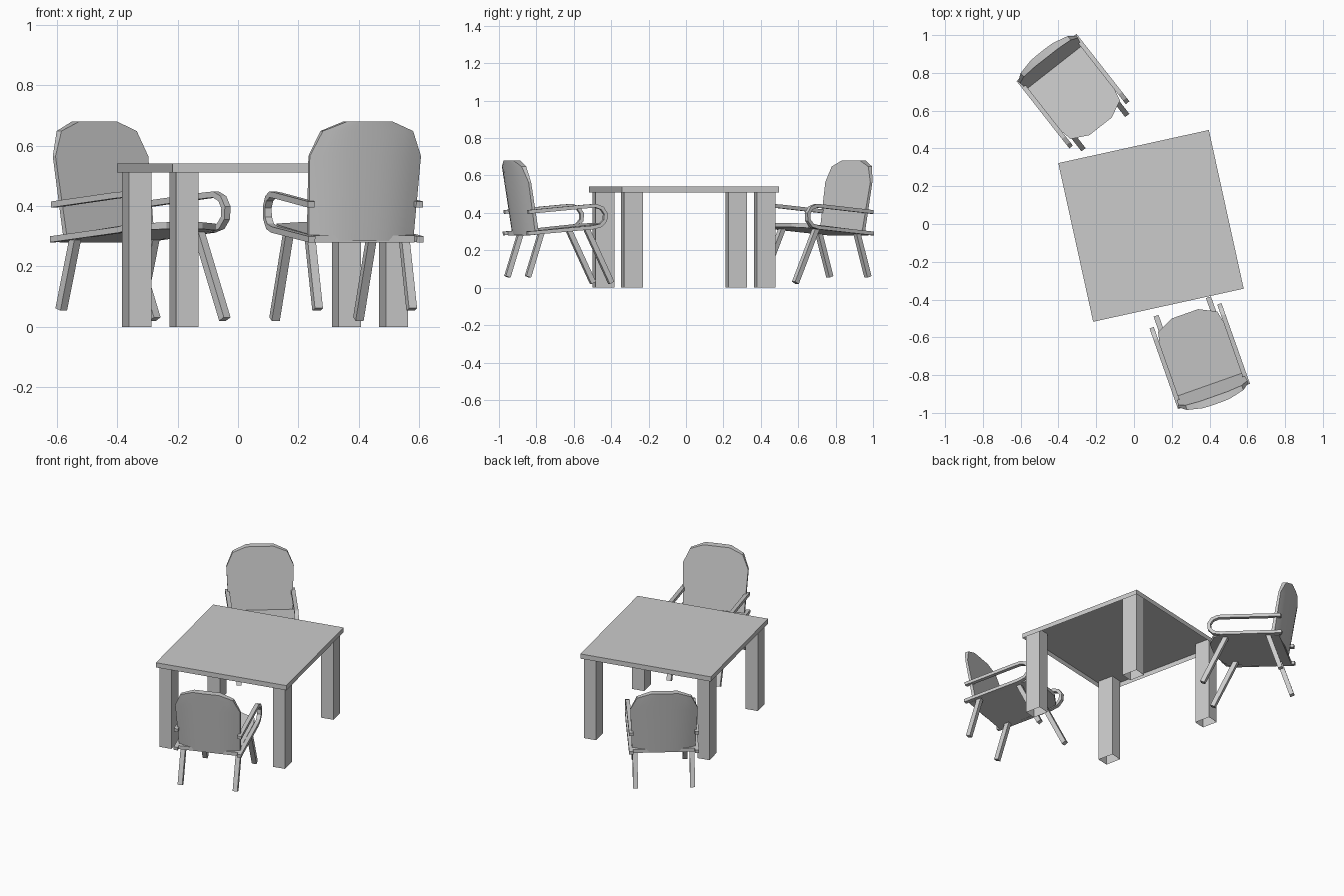
import bpy, bmesh
from math import radians
from mathutils import Vector, Matrix

if "Cube" in bpy.data.objects:
    bpy.data.objects.remove(bpy.data.objects["Cube"])


def finish(name, bm, frame, smooth=False):
    bmesh.ops.recalc_face_normals(bm, faces=bm.faces)
    me = bpy.data.meshes.new(name)
    bm.to_mesh(me)
    bm.free()
    ob = bpy.data.objects.new(name, me)
    bpy.context.collection.objects.link(ob)
    ob.matrix_world = frame
    if smooth:
        bpy.ops.object.select_all(action='DESELECT')
        ob.select_set(True)
        bpy.context.view_layer.objects.active = ob
        bpy.ops.object.shade_smooth_by_angle(angle=radians(25))
    return ob


def loft(rings, caps=True):
    """Skin a list of equal-length closed rings."""
    bm = bmesh.new()
    vs = [[bm.verts.new(p) for p in r] for r in rings]
    n = len(vs[0])
    for a, b in zip(vs, vs[1:]):
        for i in range(n):
            j = (i + 1) % n
            bm.faces.new((a[i], a[j], b[j], b[i]))
    if caps:
        bm.faces.new(vs[0][::-1])
        bm.faces.new(vs[-1])
    return bm


def open_box(name, x0, x1, y0, y1, z0, z1, frame):
    """Box without a bottom face."""
    bm = loft([[(x0, y0, z), (x1, y0, z), (x1, y1, z), (x0, y1, z)] for z in (z0, z1)])
    bm.faces.ensure_lookup_table()
    bottom = min(bm.faces, key=lambda f: f.calc_center_median().z)
    top = max(bm.faces, key=lambda f: f.calc_center_median().z)
    bm.faces.remove(bottom)
    ob = finish(name, bm, frame)
    if ob.data.polygons[0].normal.y > 0:
        ob.data.flip_normals()
    return ob


def bar(name, path, width, thick, frame):
    """Rectangular bar following a path that lies in a yz plane."""
    pts = [Vector(p) for p in path]
    rings = []
    for i, p in enumerate(pts):
        d0 = (p - pts[i - 1]).normalized() if i else None
        d1 = (pts[i + 1] - p).normalized() if i < len(pts) - 1 else None
        t = ((d0 or d1) + (d1 or d0)).normalized()
        nrm = Vector((0, -t.z, t.y)) * thick / 2
        side = Vector((width / 2, 0, 0))
        rings.append([p + side + nrm, p - side + nrm, p - side - nrm, p + side - nrm])
    return finish(name, loft(rings), frame)


def chair(tag, frame):
    # seat: sloped slab with clipped front corners
    half = [(0.178, -0.20), (0.178, 0.14), (0.166, 0.198), (0.075, 0.243)]
    outline = half + [(-x, y) for x, y in reversed(half)]

    def seat_z(y):
        return 0.322 + 0.10 * y
    rings = [[(x, y, seat_z(y) + dz) for x, y in outline] for dz in (-0.022, 0.0)]
    finish(tag + "_seat", loft(rings), frame)

    # back: flat leaning front, bulging rear, rounded top
    rows = [(0.285, 0.183), (0.565, 0.195), (0.648, 0.158), (0.68, 0.078)]
    n = 10
    rings = []
    for z, w in rows:
        k = (z - 0.285) / 0.395
        front = -0.150 - 0.070 * k
        depth = 0.056 - 0.014 * k
        us = [w * (2 * i / n - 1) for i in range(n + 1)]
        rear = [(u, front - 0.014 - (depth - 0.014) * (1 - abs(u / 0.196) ** 2.5), z) for u in us]
        rings.append(rear + [(w, front, z), (-w, front, z)])
    finish(tag + "_back", loft(rings), frame, smooth=True)

    # looped armrests and splayed legs, mirrored left and right
    loop = [(-0.215, 0.405), (0.12, 0.435), (0.168, 0.438), (0.203, 0.425), (0.223, 0.396),
            (0.220, 0.360), (0.195, 0.333), (0.15, 0.322), (-0.22, 0.290)]
    for s, side in ((-1, "left"), (1, "right")):
        bar(f"{tag}_arm_{side}", [(s * 0.19, y, z) for y, z in loop], 0.024, 0.020, frame)
        bar(f"{tag}_front_leg_{side}",
            [(s * 0.147, 0.13, 0.318), (s * 0.147, 0.272, 0.026)], 0.028, 0.028, frame)
        bar(f"{tag}_rear_leg_{side}",
            [(s * 0.165, -0.13, 0.298), (s * 0.165, -0.207, 0.058)], 0.028, 0.028, frame)


def placed(x, y, deg):
    return Matrix.Translation((x, y, 0)) @ Matrix.Rotation(radians(deg), 4, 'Z')


# table: hollow top on four hollow legs
table = placed(0.09, -0.01, 12.4)
open_box("table_top", -0.408, 0.408, -0.43, 0.43, 0.51, 0.54, table)
for sx in (-1, 1):
    for sy in (-1, 1):
        xs = sorted((sx * 0.393, sx * 0.317))
        ys = sorted((sy * 0.415, sy * 0.312))
        open_box("table_leg", *xs, *ys, 0, 0.538, table)

# two chairs facing the table
chair("front_chair", placed(0.35, -0.705, 19.45))
chair("rear_chair", placed(-0.327, 0.708, -141.9))
